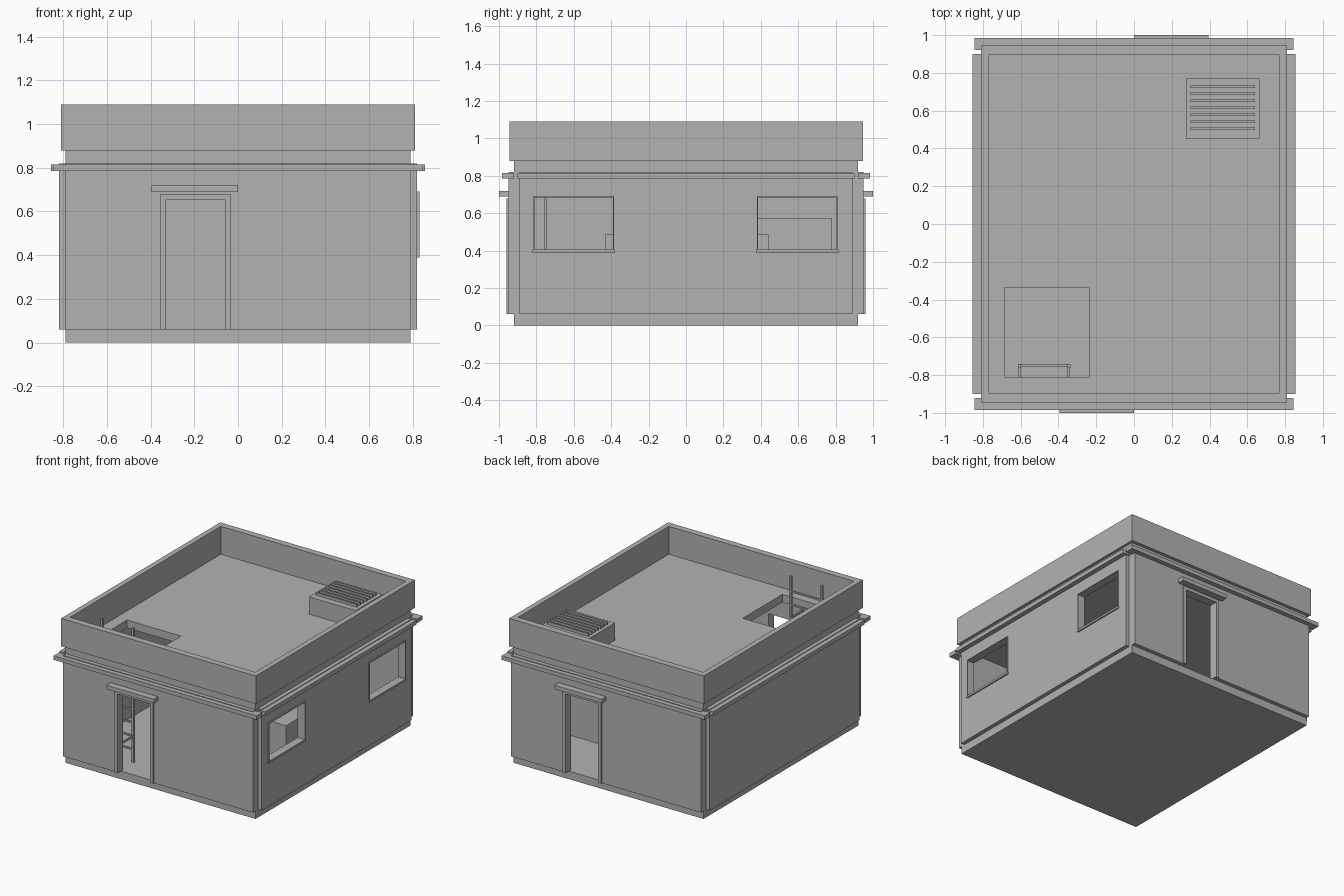
import bpy, bmesh
from mathutils import Vector

if "Cube" in bpy.data.objects:
    bpy.data.objects.remove(bpy.data.objects["Cube"], do_unlink=True)

grey = bpy.data.materials.new("plain_grey")
grey.use_nodes = True
tone = (0.45, 0.45, 0.45, 1)
grey.diffuse_color = tone
grey.node_tree.nodes["Principled BSDF"].inputs["Base Color"].default_value = tone


def boxes(name, *spans):
    """One object from boxes given as (x0, x1, y0, y1, z0, z1)."""
    bm = bmesh.new()
    for x0, x1, y0, y1, z0, z1 in spans:
        made = bmesh.ops.create_cube(bm, size=1)["verts"]
        mid = Vector((x0 + x1, y0 + y1, z0 + z1)) / 2
        size = Vector((x1 - x0, y1 - y0, z1 - z0))
        for v in made:
            v.co = v.co * size + mid
    mesh = bpy.data.meshes.new(name)
    bm.to_mesh(mesh)
    bm.free()
    mesh.materials.append(grey)
    ob = bpy.data.objects.new(name, mesh)
    bpy.context.scene.collection.objects.link(ob)
    return ob


def block(name, hx, hy, z0, z1):
    return boxes(name, (-hx, hx, -hy, hy, z0, z1))


def cut(ob, *spans):
    """Carve boxes out of an object."""
    for span in spans:
        tool = boxes("cutter", span)
        tool.hide_render = True
        mod = ob.modifiers.new("cut", "BOOLEAN")
        mod.operation, mod.solver, mod.object = "DIFFERENCE", "EXACT", tool
        bpy.context.view_layer.objects.active = ob
        bpy.ops.object.modifier_apply(modifier=mod.name)
        bpy.data.objects.remove(tool, do_unlink=True)


def turned(span, s):
    """Turn a box half way round the z axis when s is -1."""
    x0, x1, y0, y1, z0, z1 = span
    return span if s > 0 else (-x1, -x0, -y1, -y0, z0, z1)


# Openings: a door at each end and two windows on one side
door = (-0.33, -0.06, -1.1, -0.85, 0.06, 0.655)
doors = [turned(door, s) for s in (1, -1)]
window_centres = (-0.6, 0.595)
windows = [(0.7, 0.9, c - 0.21, c + 0.21, 0.405, 0.685) for c in window_centres]
hatch = (-0.685, -0.235, -0.81, -0.34, 0.78, 0.95)

# Hollow main body with floor and roof slab
body = block("main_body", 0.79, 0.92, 0, 0.88)
cut(body, (-0.77, 0.77, -0.895, 0.895, 0.06, 0.82), *doors, *windows, hatch)

# Facing panels, one per wall
for label, s in (("front", 1), ("back", -1)):
    panel = boxes(label + "_panel", turned((-0.79, 0.79, -0.95, -0.92, 0.06, 0.82), s))
    cut(panel, doors[0 if s > 0 else 1])
    # Door frame and canopy
    frame = [(-0.355, -0.33, -0.96, -0.9, 0.06, 0.68),
             (-0.06, -0.035, -0.96, -0.9, 0.06, 0.68),
             (-0.33, -0.06, -0.96, -0.9, 0.655, 0.68)]
    boxes(label + "_door_frame", *[turned(f, s) for f in frame])
    boxes(label + "_door_canopy", turned((-0.395, 0, -1, -0.94, 0.69, 0.72), s))
    boxes(label + "_cornice", turned((-0.845, 0.845, -0.985, -0.92, 0.785, 0.815), s))
right_panel = boxes("window_side_panel", (0.79, 0.82, -0.89, 0.89, 0.06, 0.82))
cut(right_panel, *windows)
boxes("blank_side_panel", (-0.82, -0.79, -0.89, 0.89, 0.06, 0.82))
boxes("side_cornices", *[turned((0.79, 0.855, -0.9, 0.9, 0.785, 0.815), s) for s in (1, -1)])

# Window frames and sills
for i, c in enumerate(window_centres):
    t = 0.006
    y0, y1 = c - 0.21, c + 0.21
    boxes("window_frame_%d" % (i + 1),
          (0.78, 0.83, y0 - t, y0, 0.405, 0.685),
          (0.78, 0.83, y1, y1 + t, 0.405, 0.685),
          (0.78, 0.83, y0 - t, y1 + t, 0.685, 0.685 + t))
    boxes("window_sill_%d" % (i + 1), (0.78, 0.83, y0 - 0.01, y1 + 0.01, 0.39, 0.405))

# Parapet wall around the roof
parapet = block("parapet", 0.81, 0.945, 0.88, 1.09)
cut(parapet, (-0.77, 0.77, -0.895, 0.895, 0.8, 1.2))

# Rooftop vent unit with slats
boxes("vent_box", (0.275, 0.665, 0.45, 0.77, 0.88, 1.01))
boxes("vent_slats", *[(0.3, 0.64, y - 0.007, y + 0.007, 1.01, 1.03)
                      for y in (0.505 + 0.037 * i for i in range(7))])

# Ladder up through the hatch, with wall brackets
rails = (-0.605, -0.345)
boxes("ladder_rails", *[(x - 0.008, x + 0.008, -0.76, -0.742, 0.06, 1.07) for x in rails])
boxes("ladder_rungs", *[(rails[0], rails[1], -0.757, -0.745, z, z + 0.012)
                        for z in (0.15 + 0.1 * i for i in range(9))])
boxes("ladder_brackets", *[(x - 0.006, x + 0.006, -0.9, -0.76, z, z + 0.012)
                           for x in rails for z in (0.25, 0.75)])

# Interior counter and a cabinet with drawers
boxes("counter", (0.25, 0.7, -0.43, 0.44, 0.06, 0.49))
boxes("cabinet", (-0.77, -0.62, 0.38, 0.78, 0.06, 0.575))
boxes("cabinet_drawers", *[(-0.62, -0.612, y, y + 0.11, z, z + 0.022)
                           for y in (0.49, 0.63) for z in (0.45, 0.478)])
